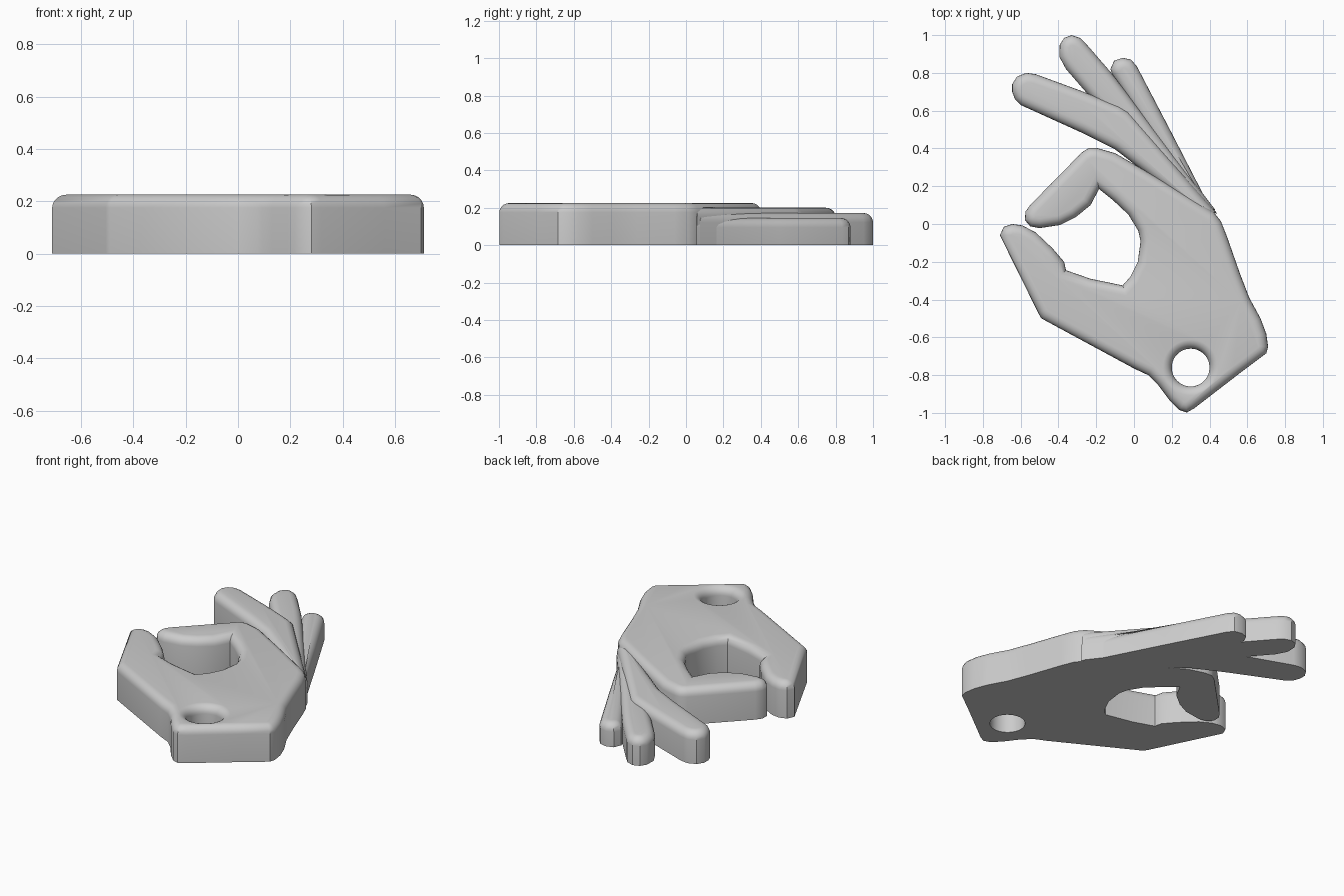
import bpy, bmesh, math

if "Cube" in bpy.data.objects:
    bpy.data.objects.remove(bpy.data.objects["Cube"])


def smooth(obj):
    bpy.ops.object.select_all(action='DESELECT')
    obj.select_set(True)
    bpy.context.view_layer.objects.active = obj
    bpy.ops.object.shade_smooth_by_angle(angle=math.radians(35))


def plate(name, outline, height, round_edge=0.05):
    """Extrude an outline from z=0 and round its top rim."""
    bm = bmesh.new()
    base = bm.faces.new([bm.verts.new((x, y, 0)) for x, y in outline])
    base.normal_update()
    if base.normal.z > 0:
        base.normal_flip()
    ext = bmesh.ops.extrude_face_region(bm, geom=[base], use_keep_orig=True)
    for v in (g for g in ext['geom'] if isinstance(g, bmesh.types.BMVert)):
        v.co.z = height
    bmesh.ops.recalc_face_normals(bm, faces=bm.faces)
    rim = [e for e in bm.edges if all(v.co.z > height - 1e-5 for v in e.verts)]
    bmesh.ops.bevel(bm, geom=rim, offset=round_edge, offset_type='OFFSET',
                    segments=5, profile=0.5, affect='EDGES', clamp_overlap=False)
    bmesh.ops.recalc_face_normals(bm, faces=bm.faces)
    mesh = bpy.data.meshes.new(name)
    bm.to_mesh(mesh)
    bm.free()
    obj = bpy.data.objects.new(name, mesh)
    bpy.context.collection.objects.link(obj)
    return obj


def lathe(name, profile, center, steps=48):
    """Closed solid of revolution from (radius, z) pairs."""
    bm = bmesh.new()
    rings = [[bm.verts.new((center[0] + r * math.cos(2 * math.pi * i / steps),
                            center[1] + r * math.sin(2 * math.pi * i / steps), z))
              for i in range(steps)] for r, z in profile]
    for a, b in zip(rings, rings[1:]):
        for i in range(steps):
            j = (i + 1) % steps
            bm.faces.new((a[i], a[j], b[j], b[i]))
    bm.faces.new(rings[0][::-1])
    bm.faces.new(rings[-1])
    bmesh.ops.recalc_face_normals(bm, faces=bm.faces)
    mesh = bpy.data.meshes.new(name)
    bm.to_mesh(mesh)
    bm.free()
    obj = bpy.data.objects.new(name, mesh)
    bpy.context.collection.objects.link(obj)
    return obj


H = 0.225

# palm with the thumb and index finger forming a ring
thumb = [(-0.71, -0.06), (-0.69, -0.015), (-0.645, 0.0), (-0.59, -0.008),
         (-0.52, -0.045), (-0.43, -0.13), (-0.37, -0.20), (-0.36, -0.245)]
inner_ring = [(-0.23, -0.29), (-0.06, -0.325), (-0.02, -0.28), (0.02, -0.20),
              (0.035, -0.09), (0.022, -0.035), (-0.03, 0.05), (-0.11, 0.125),
              (-0.185, 0.185)]
index_finger = [(-0.23, 0.10), (-0.31, 0.035), (-0.39, -0.005), (-0.50, -0.022),
                (-0.55, -0.012), (-0.577, 0.02), (-0.575, 0.065), (-0.55, 0.10),
                (-0.275, 0.38), (-0.24, 0.402), (-0.195, 0.402), (-0.10, 0.375)]
back_of_hand = [(0.14, 0.235), (0.42, 0.065), (0.46, 0.015), (0.49, -0.06),
                (0.56, -0.26), (0.61, -0.39), (0.67, -0.50), (0.70, -0.58),
                (0.71, -0.65), (0.70, -0.685)]
wrist = [(0.56, -0.79), (0.32, -0.975), (0.28, -0.998), (0.24, -0.985),
         (0.19, -0.935), (0.13, -0.855), (0.075, -0.80), (0.0, -0.765),
         (-0.49, -0.50), (-0.505, -0.475)]
palm = plate("palm", thumb + inner_ring + index_finger + back_of_hand + wrist, H)

# keyring hole with a rounded upper lip
R, F = 0.10, 0.05
lip = [(R + F - F * math.cos(a), H - F + F * math.sin(a))
       for a in (math.pi / 2 * i / 6 for i in range(7))]
lip[-1] = (R + F, H + 0.0005)
cutter = lathe("hole_cutter", [(R, -0.1)] + lip + [(R + F, H + 0.1)], (0.30, -0.76))
cutter.hide_render = True
cutter.hide_set(True)
cut = palm.modifiers.new("keyring_hole", 'BOOLEAN')
cut.operation = 'DIFFERENCE'
cut.solver = 'EXACT'
cut.object = cutter
bpy.context.view_layer.objects.active = palm
palm.select_set(True)
bpy.ops.object.modifier_apply(modifier=cut.name)
bpy.data.objects.remove(cutter)

# three spread fingers, each lower than the one before
middle = plate("middle_finger", [
    (-0.645, 0.70), (-0.645, 0.74), (-0.62, 0.78), (-0.57, 0.80), (-0.52, 0.793),
    (-0.28, 0.705), (-0.08, 0.625), (-0.03, 0.595), (0.435, 0.06), (0.36, 0.03),
    (0.05, 0.28), (-0.10, 0.395), (-0.28, 0.485), (-0.60, 0.63), (-0.63, 0.66)], 0.20)

ring = plate("ring_finger", [
    (-0.395, 0.885), (-0.393, 0.95), (-0.37, 0.985), (-0.33, 1.0), (-0.285, 0.985),
    (-0.25, 0.95), (-0.12, 0.80), (-0.05, 0.71), (0.10, 0.51), (0.43, 0.075),
    (0.34, 0.06), (0.05, 0.36), (-0.23, 0.67), (-0.36, 0.82)], 0.172)

pinky = plate("little_finger", [
    (-0.125, 0.82), (-0.105, 0.865), (-0.06, 0.88), (-0.015, 0.87), (0.015, 0.835),
    (0.19, 0.50), (0.365, 0.16), (0.44, 0.055), (0.34, 0.08), (0.08, 0.47),
    (-0.115, 0.79)], 0.145)

for part in (palm, middle, ring, pinky):
    smooth(part)
